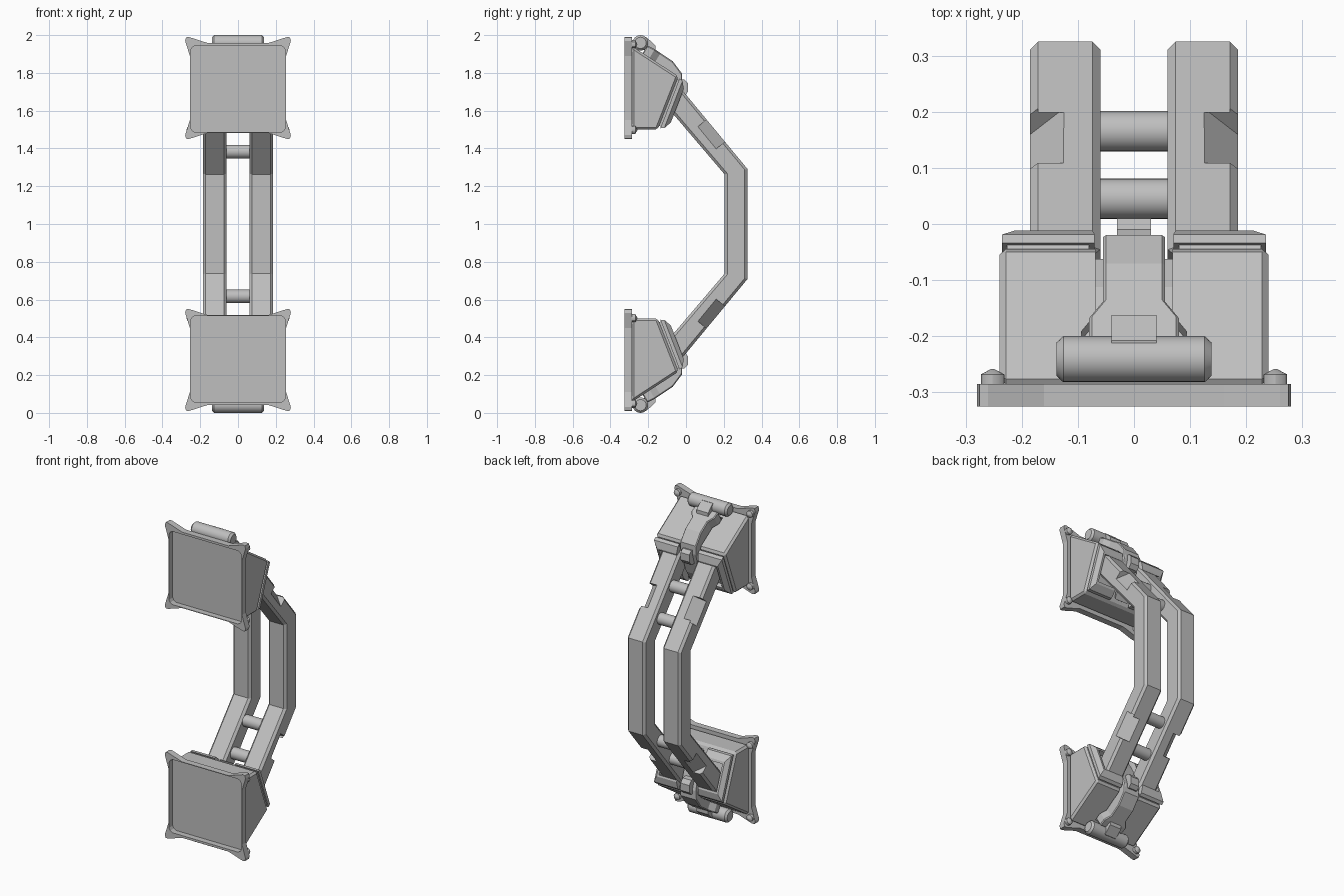
import bpy, bmesh, math
from mathutils import Vector

cube = bpy.data.objects.get("Cube")
if cube:
    bpy.data.objects.remove(cube)

grey = bpy.data.materials.new("plain_grey")
grey.use_nodes = True
colour = (0.52, 0.52, 0.52, 1)
grey.diffuse_color = colour
grey.node_tree.nodes["Principled BSDF"].inputs["Base Color"].default_value = colour


def finish(name, bm, bevel=0.0, mirror="Z", cutter=None, smooth=False):
    """Make an object whose mirror centre is the mid-height of the handle."""
    bmesh.ops.recalc_face_normals(bm, faces=bm.faces)
    me = bpy.data.meshes.new(name)
    bm.to_mesh(me)
    bm.free()
    me.materials.append(grey)
    ob = bpy.data.objects.new(name, me)
    bpy.context.collection.objects.link(ob)
    ob.location.z = 1
    if smooth:
        bpy.ops.object.select_all(action="DESELECT")
        ob.select_set(True)
        bpy.context.view_layer.objects.active = ob
        bpy.ops.object.shade_smooth_by_angle(angle=math.radians(30))
    if bevel:
        m = ob.modifiers.new("Bevel", "BEVEL")
        m.width, m.segments, m.limit_method = bevel, 1, "ANGLE"
        m.angle_limit = math.radians(50)
    if cutter:
        cutter.hide_render = True
        cutter.hide_viewport = True
        m = ob.modifiers.new("Cut", "BOOLEAN")
        m.object, m.solver = cutter, "EXACT"
    if mirror:
        m = ob.modifiers.new("Mirror", "MIRROR")
        m.use_axis = ("X" in mirror, False, "Z" in mirror)
        m.use_mirror_merge = False
    return ob


def loft(rings):
    """Skin a row of equal-sized vertex rings and close both ends."""
    bm = bmesh.new()
    rows = [[bm.verts.new(p) for p in r] for r in rings]
    n = len(rows[0])
    for r, s in zip(rows, rows[1:]):
        for i in range(n):
            j = (i + 1) % n
            bm.faces.new((r[i], r[j], s[j], s[i]))
    bm.faces.new(rows[0])
    bm.faces.new(rows[-1])
    return bm


def prism(points, a, b):
    """Extrude a (y, z) profile along x."""
    return loft([[(x, y, z) for y, z in points] for x in (a, b)])


def turned(profile, centre, axis, sides=24):
    """Round part from (radius, distance) pairs along an axis."""
    rot = Vector((0, 0, 1)).rotation_difference(Vector(axis)).to_matrix()
    c = Vector(centre)
    return loft([[c + rot @ Vector((r * math.cos(t), r * math.sin(t), d))
                  for t in (math.tau * i / sides for i in range(sides))]
                 for r, d in profile])


# Mounting plate with four flared corners and a recessed front
mid = 0.72


def plate_ring(quarter, y, centre):
    ring = []
    for sx, sz in ((1, 1), (-1, 1), (-1, -1), (1, -1)):
        ring += [(sx * x, y, centre + sz * z) for x, z in quarter[::sx * sz]]
    return ring


rim = [(.255, .17), (.28, .25), (.275, .268), (.26, .27), (.16, .238)]
lip = [(.251, .17), (.251, .205), (.243, .22), (.228, .229), (.16, .229)]
finish("mounting_plate", loft([plate_ring(rim, -.285, mid), plate_ring(rim, -.325, mid),
                               plate_ring(lip, -.325, .715), plate_ring(lip, -.288, .715)]))

# Corner bolts
for place, dz in (("upper", .232), ("lower", -.222)):
    finish(place + "_bolts", turned([(.021, 0), (.021, .02), (.002, .03)],
           (.252, -.288, mid + dz), (0, 1, 0), 12), 0, "XZ", None, True)

# Latch strap, and a wider copy of it that cuts its channel in the body
stations = [(-.205, .945, .08), (-.165, .925, .08), (-.135, .905, .055), (-.07, .862, .055),
            (-.02, .795, .055), (-.02, .74, .052), (-.045, .66, .05), (-.07, .59, .05)]


def strap(extra, drop):
    return loft([[(-w - extra, y, z), (w + extra, y, z), (w + extra, y - drop * .6, z - drop),
                  (-w - extra, y - drop * .6, z - drop)] for y, z, w in stations])


finish("latch_strap", strap(0, .08), 0.005)
channel = finish("channel_cutter", strap(.014, .07), 0, "")

# Wedge-shaped foot body
body = [(-.286, .942), (-.04, .782), (-.15, .5), (-.286, .5)]
finish("foot_body", prism(body, -.24, .24), 0.012, "Z", channel)

# Tilted caps with a pocket around each rail
top, down, out = Vector((0, -.042, .775)), Vector((0, -.36, -.933)), Vector((0, .933, -.36))


def tilted_ring(x0, x1, t0, t1, h):
    return [Vector((x, 0, 0)) + top + down * t + out * h
            for x, t in ((x0, t0), (x1, t0), (x1, t1), (x0, t1))]


cap = loft([tilted_ring(.08, .226, .01, .275, -.01), tilted_ring(.08, .226, .01, .275, .009),
            tilted_ring(.07, .235, .0, .284, .009), tilted_ring(.07, .235, .008, .276, .028),
            tilted_ring(.074, .212, .045, .235, .05), tilted_ring(.08, .2, .056, .22, .05),
            tilted_ring(.08, .2, .056, .22, .022)])
finish("rail_caps", cap, 0, "XZ")

# Cutter for the notches on the outer back corner of the rails
along, back = Vector((0, .634, -.773)), Vector((0, .773, .634))
start = Vector((0, .108, .552))
tri = [(.125, .002), (.195, .002), (.195, -.068)]
notch = finish("notch_cutter", loft([[start + along * d + Vector((x, 0, 0)) + back * h
               for x, h in tri] for d in (0, .152)]))

# Bent rails
upper = [(.205, .262), (-.1, .62), (-.05, .745), (.325, .292)]
rail = upper + [(y, -z) for y, z in upper[::-1]]
finish("rails", prism(rail, .06, .185), 0.014, "X", notch)

# Cross rods between the rails
for name, y, z in (("outer_cross_rod", .165, .383), ("inner_cross_rod", .045, .54)):
    finish(name, turned([(.036, -.075), (.036, .075)], (0, y, z), (1, 0, 0)), 0, "Z", None, True)

# Latch roller, hinge lug and tab
finish("latch_roller", turned([(.03, -.138), (.041, -.126), (.041, .126), (.03, .138)],
       (0, -.241, .959), (1, 0, 0)), 0, "Z", None, True)
lug = [(-.24, .985), (-.208, .988), (-.162, .945), (-.162, .89), (-.24, .93)]
finish("latch_lug", prism(lug, -.04, .04))
tab = [(-.06, .76), (-.01, .765), (.01, .745), (.01, .7), (-.01, .675), (-.06, .67)]
finish("latch_tab", prism(tab, -.03, .03))
